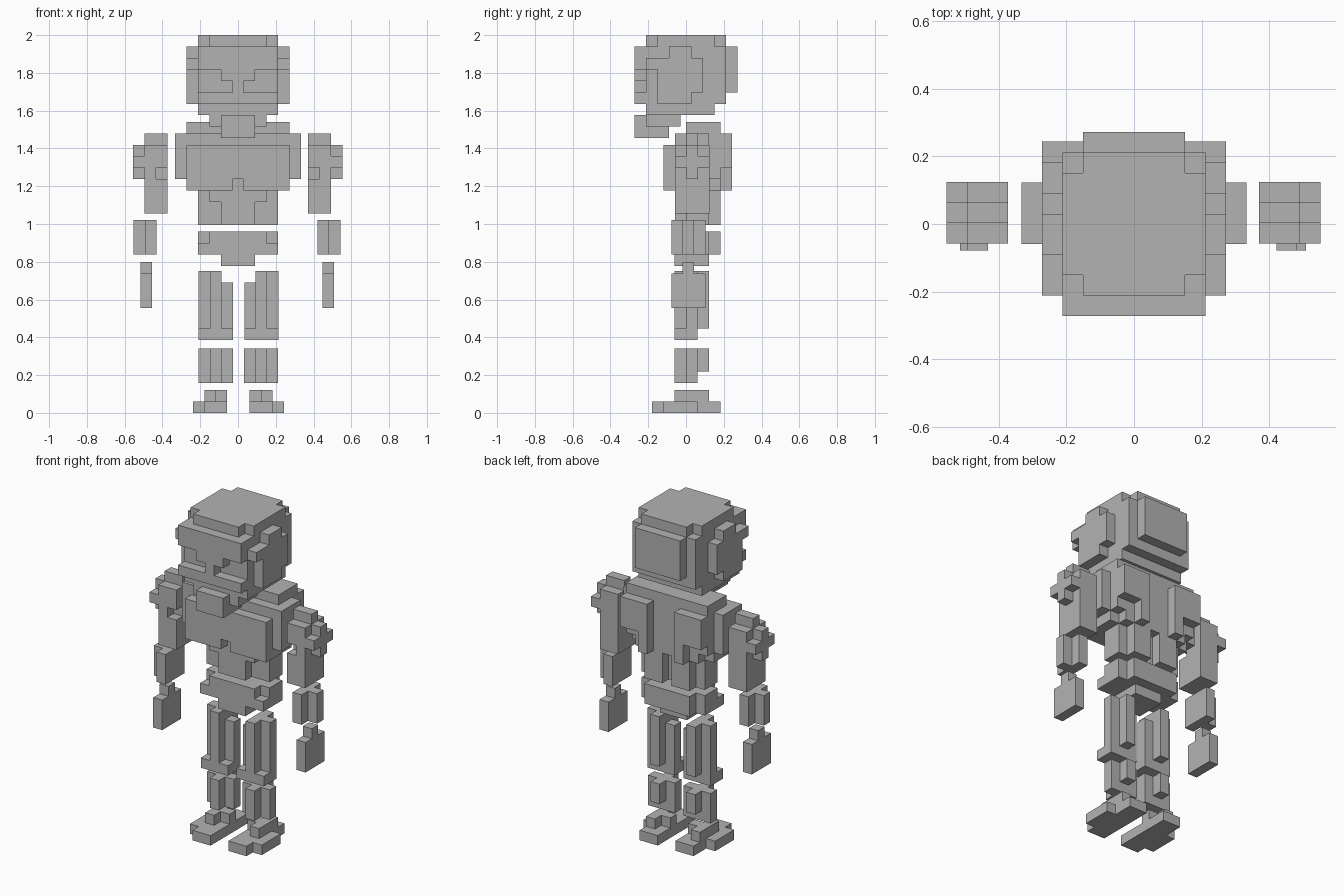
import bpy, bmesh, math

if "Cube" in bpy.data.objects:
    bpy.data.objects.remove(bpy.data.objects["Cube"])

C = 0.0606  # block size shared by every part

grey = bpy.data.materials.new("light_grey")
grey.diffuse_color = (0.45, 0.45, 0.45, 1)
grey.use_nodes = True
grey.node_tree.nodes["Principled BSDF"].inputs["Base Color"].default_value = grey.diffuse_color


def part(name, x, y, top, add, cut=(), flip=False):
    """Block part. Boxes are (x0, x1, y0, y1, row0, row1), inclusive, rows counted
    down from the top. x is the first column's edge; flip runs columns towards -x."""
    def cells(boxes):
        return {(i, j, -r - 1) for a, b, c, d, e, f in boxes
                for i in range(a, b + 1) for j in range(c, d + 1) for r in range(e, f + 1)}
    solid = cells(add) - cells(cut)
    s = -1 if flip else 1
    bm = bmesh.new()
    verts = {}

    def vert(p):
        if p not in verts:
            verts[p] = bm.verts.new((x + s * p[0] * C, y + p[1] * C, max(0, top + p[2] * C)))
        return verts[p]

    for cell in solid:
        for axis in range(3):
            for side in (0, 1):
                near = list(cell)
                near[axis] += 2 * side - 1
                if tuple(near) in solid:
                    continue
                u, v = (axis + 1) % 3, (axis + 2) % 3
                quad = []
                for du, dv in ((0, 0), (1, 0), (1, 1), (0, 1)):
                    p = list(cell)
                    p[axis] += side
                    p[u] += du
                    p[v] += dv
                    quad.append(vert(tuple(p)))
                if (side == 0) != flip:
                    quad.reverse()
                bm.faces.new(quad)
    # merge coplanar block faces
    bmesh.ops.dissolve_limit(bm, angle_limit=math.radians(1), verts=bm.verts, edges=bm.edges)
    mesh = bpy.data.meshes.new(name)
    bm.to_mesh(mesh)
    bm.free()
    mesh.materials.append(grey)
    obj = bpy.data.objects.new(name, mesh)
    bpy.context.collection.objects.link(obj)


def pair(name, left, right, y, top, add, cut=()):
    """Left and right copies; column 0 is the outer one."""
    part("left_" + name, left, y, top, add, cut)
    part("right_" + name, right, y, top, add, cut, flip=True)


# Head: skull, face, brow, ears, back plate, jaw and chin
part("head", -4.5 * C, -4.5 * C, 2.0, [
    (1, 7, 1, 7, 0, 5),
    (1, 7, 0, 0, 1, 5),
    (2, 6, 8, 8, 1, 4),
    (1, 7, 1, 6, 6, 6),
    (2, 6, 1, 3, 7, 7), (3, 5, 0, 3, 7, 7), (3, 5, 0, 2, 8, 8),
    (0, 8, 3, 4, 1, 1), (0, 8, 2, 5, 2, 4), (0, 8, 2, 4, 5, 5),
    (0, 8, 1, 1, 2, 2),
], [
    (1, 2, 0, 0, 3, 4), (3, 3, 0, 0, 4, 4),      # eye sockets
    (6, 7, 0, 0, 3, 4), (5, 5, 0, 0, 4, 4),
    (1, 1, 1, 1, 0, 0), (7, 7, 1, 1, 0, 0),      # crown corners
    (1, 1, 7, 7, 0, 0), (7, 7, 7, 7, 0, 0),
])

# Torso: collar, chest, pectorals, abdomen, shoulder blades and lower back
part("torso", -5.5 * C, -0.12, 1.54, [
    (1, 9, 2, 4, 0, 0),
    (0, 10, 1, 3, 1, 4), (1, 9, 1, 4, 1, 4), (1, 9, 1, 3, 5, 5),
    (1, 9, 0, 0, 2, 5),
    (2, 8, 2, 3, 6, 8), (3, 7, 1, 1, 6, 6), (4, 6, 1, 1, 7, 8),
    (1, 2, 5, 5, 1, 3), (3, 3, 5, 5, 1, 5),
    (8, 9, 5, 5, 1, 3), (7, 7, 5, 5, 1, 5),
    (2, 8, 4, 4, 5, 5), (3, 4, 4, 4, 6, 8), (6, 7, 4, 4, 6, 8),
], [(5, 5, 0, 0, 5, 5)])

# Hips
part("hips", -3.5 * C, -0.06, 0.96, [
    (1, 5, 0, 3, 0, 1), (0, 6, 1, 2, 0, 0), (0, 6, 0, 2, 1, 1), (2, 4, 0, 2, 2, 2)])

# Upper arms with a cross-shaped shoulder cap
pair("upper_arm", -0.555, 0.552, -0.058, 1.48, [
    (1, 2, 1, 1, 0, 0), (1, 2, 0, 2, 1, 6),
    (0, 0, 1, 1, 1, 3), (0, 0, 0, 2, 2, 2)], [(2, 2, 0, 0, 3, 3)])

# Forearms
pair("forearm", -0.553, 0.543, -0.078, 1.02, [
    (1, 1, 0, 2, 0, 2), (0, 0, 1, 1, 0, 2)])

# Hands with wrist
pair("hand", -0.515, 0.508, -0.078, 0.798, [
    (0, 0, 1, 1, 0, 0), (0, 0, 0, 2, 1, 3)])

# Thighs with knee block
pair("thigh", -0.208, 0.215, -0.06, 0.75, [
    (1, 1, 0, 2, 0, 4), (0, 0, 1, 1, 0, 4), (2, 2, 1, 1, 1, 4), (0, 2, 0, 1, 5, 5)])

# Shins with calf block
pair("shin", -0.208, 0.213, -0.06, 0.341, [
    (1, 1, 0, 2, 0, 1), (1, 1, 0, 1, 2, 2), (0, 0, 1, 1, 0, 2), (2, 2, 1, 1, 0, 2)])

# Feet with ankle
pair("foot", -0.239, 0.244, -0.181, 2 * C, [
    (1, 2, 0, 5, 1, 1), (0, 0, 1, 3, 1, 1),
    (1, 1, 2, 4, 0, 0), (2, 2, 3, 3, 0, 0)])
